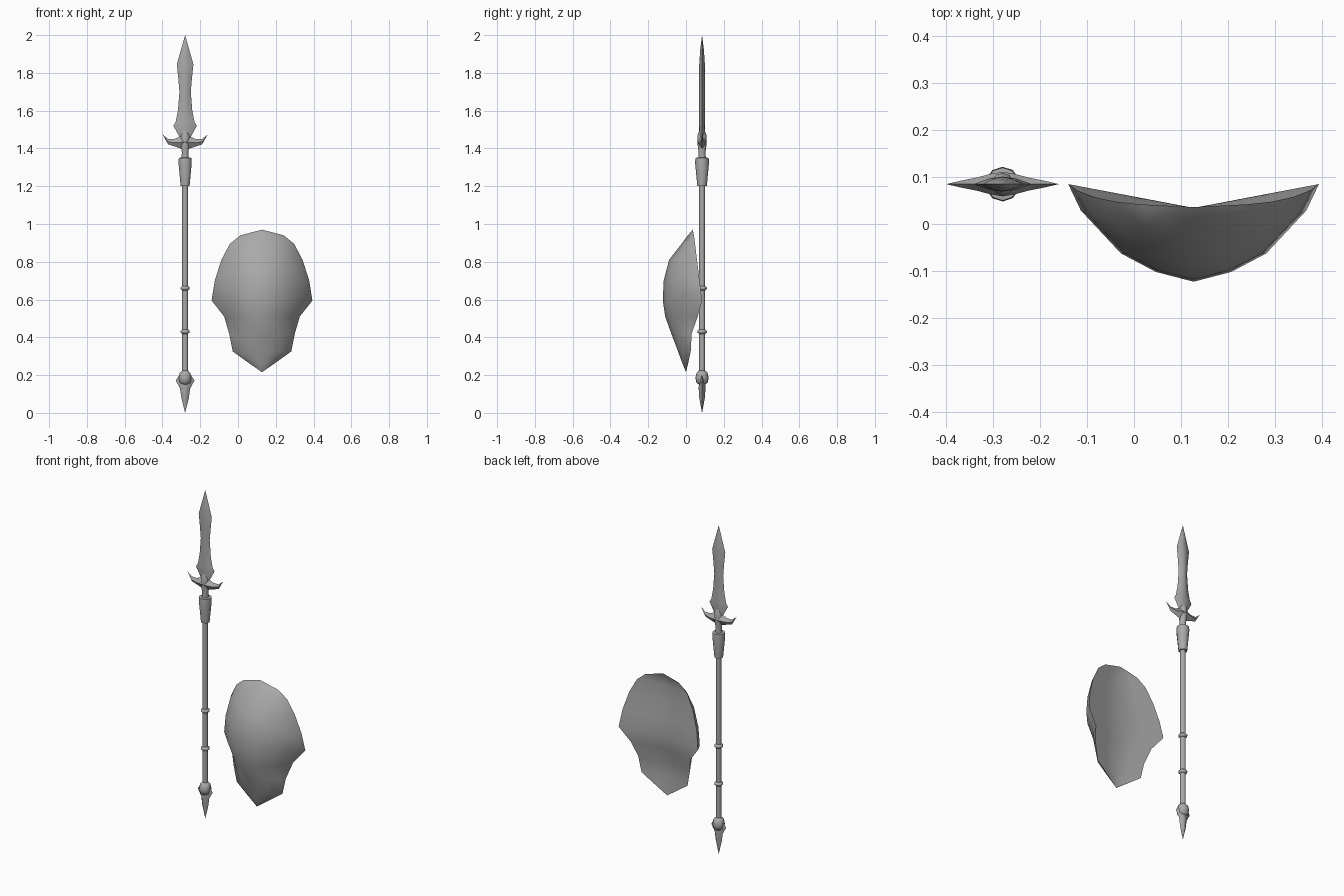
import bpy, bmesh, math
from mathutils import Vector

if "Cube" in bpy.data.objects:
    bpy.data.objects.remove(bpy.data.objects["Cube"])

STEEL = bpy.data.materials.new("plain_grey")
STEEL.use_nodes = True
STEEL.diffuse_color = (0.4, 0.4, 0.4, 1)
STEEL.node_tree.nodes["Principled BSDF"].inputs["Base Color"].default_value = (0.4, 0.4, 0.4, 1)

SPEAR = Vector((-0.28, 0.085, 0))
SHIELD = Vector((0.127, 0, 0))


def loft(name, rings, origin, angle):
    """Skin a list of equal-sized rings; ends close, points merge."""
    bm = bmesh.new()
    loops = [[bm.verts.new(Vector(p) + origin) for p in ring] for ring in rings]
    n = len(loops[0])
    for a, b in zip(loops, loops[1:]):
        for i in range(n):
            j = (i + 1) % n
            bm.faces.new((a[i], a[j], b[j], b[i]))
    bm.faces.new(loops[0])
    bm.faces.new(loops[-1])
    bmesh.ops.remove_doubles(bm, verts=bm.verts, dist=0.0004)
    bmesh.ops.recalc_face_normals(bm, faces=bm.faces)
    mesh = bpy.data.meshes.new(name)
    bm.to_mesh(mesh)
    bm.free()
    mesh.materials.append(STEEL)
    obj = bpy.data.objects.new(name, mesh)
    bpy.context.collection.objects.link(obj)
    bpy.ops.object.select_all(action='DESELECT')
    obj.select_set(True)
    bpy.context.view_layer.objects.active = obj
    bpy.ops.object.shade_smooth_by_angle(angle=math.radians(angle))
    return obj


def lathe(name, profile, sides=10):
    """Turned part on the spear axis; profile is (radius, height)."""
    turn = [math.tau * (i + 0.5) / sides for i in range(sides)]
    rings = [[(r * math.cos(t), r * math.sin(t), z) for t in turn] for r, z in profile]
    return loft(name, rings, SPEAR, 50)


def blade(name, profile):
    """Flat part with sharp side edges; profile is (height, half width, half thickness)."""
    section = [(1, 0), (0.45, 0.75), (0, 1), (-0.45, 0.75),
               (-1, 0), (-0.45, -0.75), (0, -1), (0.45, -0.75)]
    rings = [[(w * u, t * v, z) for u, v in section] for z, w, t in profile]
    return loft(name, rings, SPEAR, 60)


# Spear shaft and turned fittings
lathe("shaft", [(0.016, 0.18), (0.016, 1.22)])
for label, z in (("lower", 0.43), ("upper", 0.66)):
    lathe(label + "_shaft_ring",
          [(0.016, z - 0.012), (0.025, z - 0.004), (0.025, z + 0.004), (0.016, z + 0.012)])
lathe("collar", [(0.016, 1.2), (0.025, 1.2), (0.037, 1.325), (0.035, 1.35), (0.02, 1.352)])
lathe("neck", [(0.021, 1.34), (0.018, 1.38), (0.024, 1.42), (0.024, 1.47), (0.012, 1.5)])

# Spear head and butt spike
blade("spear_blade", [(1.45, 0.024, 0.014), (1.52, 0.062, 0.016), (1.54, 0.05, 0.016),
                      (1.6, 0.038, 0.016), (1.7, 0.03, 0.016), (1.78, 0.037, 0.016),
                      (1.845, 0.044, 0.015), (1.92, 0.023, 0.01), (2, 0, 0)])
blade("butt_spike", [(0.21, 0.024, 0.016), (0.172, 0.05, 0.016), (0.13, 0.027, 0.018),
                     (0.08, 0.02, 0.015), (0, 0, 0)])
lathe("butt_ring", [(0.016, 0.225), (0.03, 0.21), (0.035, 0.185), (0.03, 0.16), (0.016, 0.15)])

# Curved guard: half stations are (x, top, bottom, half thickness)
half = [(0, 1.475, 1.395, 0.026), (0.025, 1.465, 1.4, 0.022), (0.055, 1.45, 1.41, 0.014),
        (0.09, 1.45, 1.422, 0.007), (0.12, 1.474, 1.474, 0)]
stations = [(-x, a, b, t) for x, a, b, t in reversed(half[1:])] + half
rings = [[(x, 0, a), (x, t, (a + b) / 2), (x, 0, b), (x, -t, (a + b) / 2)]
         for x, a, b, t in stations]
loft("guard", rings, SPEAR, 60)

# Shield rows: height, half width, rim depth, front centre depth
rows = [(0.97, 0, 0.036, 0.036), (0.94, 0.115, 0.042, 0.01), (0.895, 0.17, 0.048, -0.024),
        (0.81, 0.215, 0.058, -0.09), (0.7, 0.25, 0.072, -0.118), (0.595, 0.267, 0.085, -0.123),
        (0.51, 0.2, 0.062, -0.11), (0.42, 0.174, 0.03, -0.078), (0.325, 0.155, 0.025, -0.042),
        (0.27, 0.078, 0.013, -0.022), (0.215, 0, 0, 0)]
bulge = [(0, 0), (0.3, 0.1), (0.58, 0.29), (0.9, 0.73), (1, 1)]
front = [(-s, f) for s, f in reversed(bulge[1:])] + bulge
rings = []
for z, w, rim, mid in rows:
    hollow = rim - 0.19 * w
    ring = [(s * w, mid + (rim - mid) * f, z) for s, f in front]
    ring += [(s * w, hollow + (rim - hollow) * abs(s), z) for s in (0.5, 0, -0.5)]
    rings.append(ring)
loft("shield", rings, SHIELD, 70)
